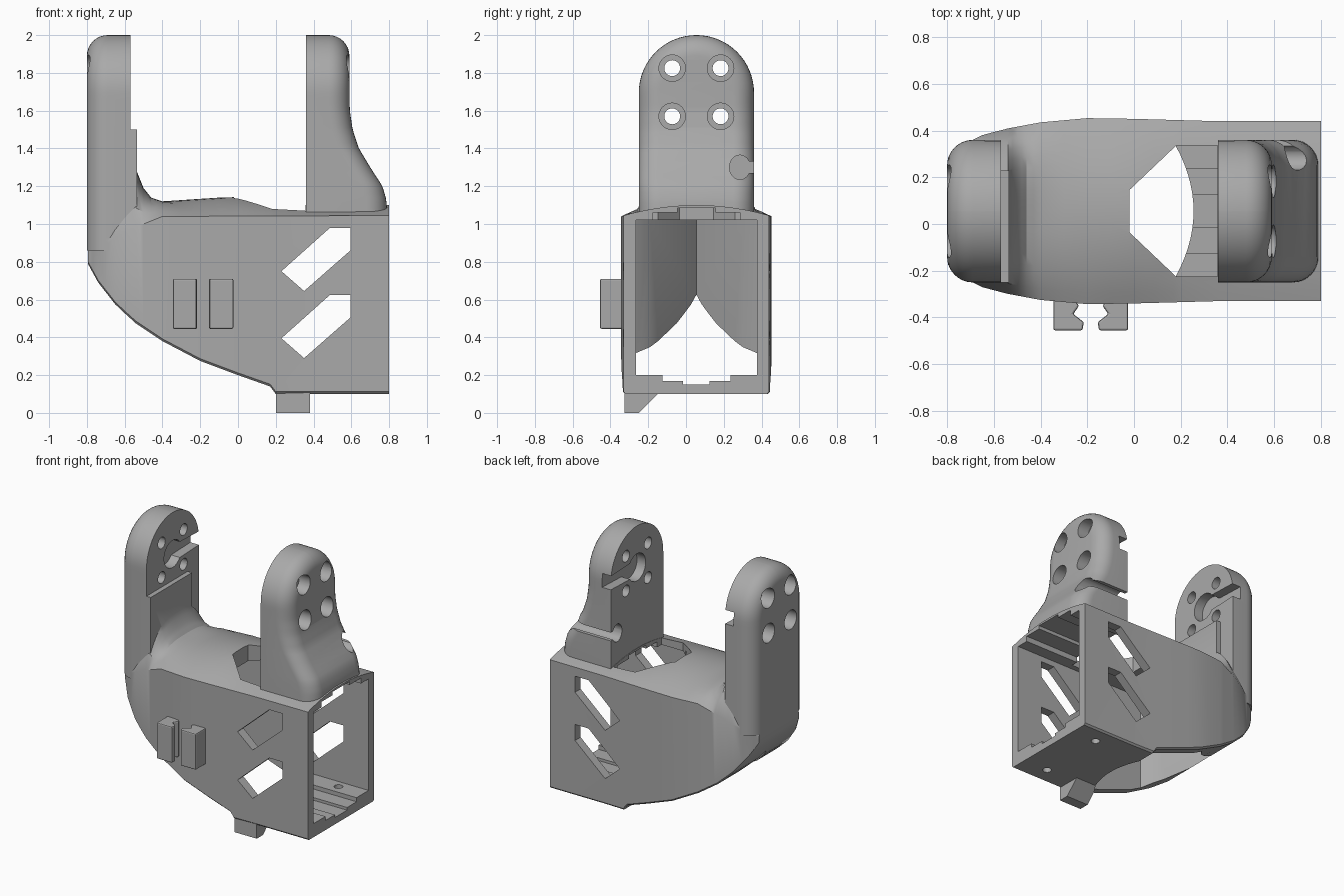
import bpy, bmesh, math
from mathutils import Vector

if "Cube" in bpy.data.objects:
    bpy.data.objects.remove(bpy.data.objects["Cube"], do_unlink=True)

CY = 0.055  # symmetry plane of the bracket

grey = bpy.data.materials.new("matte_grey")
grey.use_nodes = True
grey.diffuse_color = (0.4, 0.4, 0.4, 1)
grey.node_tree.nodes["Principled BSDF"].inputs["Base Color"].default_value = (0.4, 0.4, 0.4, 1)


def finish(name, bm):
    bmesh.ops.recalc_face_normals(bm, faces=bm.faces)
    mesh = bpy.data.meshes.new(name)
    bm.to_mesh(mesh)
    bm.free()
    obj = bpy.data.objects.new(name, mesh)
    bpy.context.collection.objects.link(obj)
    mesh.materials.append(grey)
    return obj


def prism(name, pts, axis, a, b):
    """Extrude a 2D outline along an axis from a to b."""
    def at(p, d):
        return {"x": (d, p[0], p[1]), "y": (p[0], d, p[1]), "z": (p[0], p[1], d)}[axis]
    bm = bmesh.new()
    lo = [bm.verts.new(at(p, a)) for p in pts]
    hi = [bm.verts.new(at(p, b)) for p in pts]
    n = len(pts)
    bm.faces.new(lo)
    bm.faces.new(hi)
    for i in range(n):
        j = (i + 1) % n
        bm.faces.new((lo[i], lo[j], hi[j], hi[i]))
    return finish(name, bm)


def rect(u0, u1, v0, v1):
    return [(u0, v0), (u1, v0), (u1, v1), (u0, v1)]


def circle(u, v, r, n=32):
    return [(u + r * math.cos(2 * math.pi * i / n), v + r * math.sin(2 * math.pi * i / n)) for i in range(n)]


def combine(target, tool, op):
    mod = target.modifiers.new("bool", "BOOLEAN")
    mod.operation, mod.solver, mod.object = op, "EXACT", tool
    bpy.context.view_layer.update()
    graph = bpy.context.evaluated_depsgraph_get()
    mesh = bpy.data.meshes.new_from_object(target.evaluated_get(graph))
    target.modifiers.clear()
    target.data = mesh
    bpy.data.objects.remove(tool, do_unlink=True)


def cut(target, *args):
    combine(target, prism("cutter", *args), "DIFFERENCE")


def lerp(table, x):
    for (x0, v0), (x1, v1) in zip(table, table[1:]):
        if x <= x1:
            return v0 + (v1 - v0) * max(0, (x - x0) / (x1 - x0))
    return table[-1][1]


def hull():
    """Loft the tapering shell along x with an arched roof."""
    width = [(-.795, .23), (-.74, .28), (-.65, .325), (-.55, .352), (-.4, .38), (-.2, .398), (0, .395), (.36, .385)]
    base = [(-.795, .79), (-.74, .69), (-.65, .575), (-.55, .48), (-.4, .38), (-.2, .275), (0, .2), (.17, .14), (.2, .1)]
    eave = [(-.795, .85), (-.65, .93), (-.55, .98), (-.4, 1.04), (.8, 1.045)]
    ridge = [(-.795, 1.0), (-.6, 1.25), (-.54, 1.29), (-.5, 1.19), (-.46, 1.14), (-.4, 1.12), (-.02, 1.145), (.18, 1.12), (.36, 1.1)]
    stations = [-.795, -.77, -.74, -.7, -.65, -.6, -.54, -.52, -.5, -.48, -.46, -.43, -.4, -.3, -.2, -.1, 0, .09, .17, .2, .36, .8]
    bm = bmesh.new()
    rings = []
    for x in stations:
        w, zb, ze, zc = (lerp(t, x) for t in (width, base, eave, ridge))
        power = 2 if x > -.4 else 3
        ring = [(-w + .012, zb), (w - .012, zb), (w, zb + .012)]
        for i in range(17):
            t = 1 - i / 8
            ring.append((t * w, ze + (zc - ze) * (1 - abs(t) ** power)))
        ring.append((-w, zb + .012))
        rings.append([bm.verts.new((x, CY + y, z)) for y, z in ring])
    for a, b in zip(rings, rings[1:]):
        for i in range(len(a)):
            j = (i + 1) % len(a)
            bm.faces.new((a[i], a[j], b[j], b[i]))
    bm.faces.new(rings[0])
    bm.faces.new(rings[-1])
    return finish("bracket_body", bm)


def arm(name, side, inner, outer, z0):
    """Round-topped arm; outer maps height to the distance of the outside face."""
    R, r, zc = .305, .11, 1.695
    prof = [(R, z0 + (zc - z0) * i / 24, 1, 0) for i in range(24)]
    for i in range(16):
        a = math.pi / 2 * i / 16
        prof.append((R * math.cos(a), zc + R * math.sin(a), math.cos(a), math.sin(a)))
    prof.append((.002, zc + R, 0, 1))
    bm = bmesh.new()
    layers = []
    for k in range(-1, 9):
        th = math.pi / 2 * max(k, 0) / 8
        d = r * (1 - math.cos(th))
        row = []
        for w, z, ny, nz in prof:
            x = inner if k < 0 else lerp(outer, z) - r + r * math.sin(th)
            y, zz = max(w - d * ny, .002), z - d * nz
            row.append([bm.verts.new((side * x, CY + s * y, zz)) for s in (1, -1)])
        layers.append(row)
    for a, b in zip(layers, layers[1:]):
        for i in range(len(prof) - 1):
            for s in (0, 1):
                bm.faces.new((a[i][s], a[i + 1][s], b[i + 1][s], b[i][s]))
        bm.faces.new((a[-1][0], a[-1][1], b[-1][1], b[-1][0]))
    for row in (layers[0], layers[-1]):
        for p, q in zip(row, row[1:]):
            bm.faces.new((p[0], p[1], q[1], q[0]))
    bm.faces.new([l[0][0] for l in layers] + [l[0][1] for l in reversed(layers)])
    return finish(name, bm)


# Main shell with both arms
body = hull()
flare = [(1.06, .79), (1.13, .785), (1.2, .765), (1.3, .7), (1.4, .64), (1.5, .607), (1.6, .592), (1.7, .59)]
combine(body, arm("flared_arm", 1, .36, flare, 1.06), "UNION")
combine(body, arm("straight_arm", -1, .57, [(.8, .8), (2, .8)], .86), "UNION")
combine(body, prism("arm_step", rect(-.6, -.535, .95, 1.5), "y", -.25, .23), "UNION")

# Locating peg under the front edge
combine(body, prism("peg", [(-.325, 0), (-.25, 0), (-.13, .12), (-.325, .12)], "x", .2, .38), "UNION")

# Tray cavity, pointed bay with open underside, stepped floor and ceiling
arc = [(.255 - .1 * t * t, CY + .32 * t) for t in (i / 8 for i in range(-8, 9))]
cut(body, arc + [(-.28, CY + .32), (-.34, CY + .245), (-.69, CY), (-.34, CY - .245), (-.28, CY - .32)], "z", -.1, 1.02)
cut(body, rect(.05, .9, .2, 1.02), "y", CY - .32, CY + .32)
for half, z0, z1 in ((.18, .17, .5), (.07, .15, .5), (.23, .5, 1.06), (.1, .5, 1.085)):
    cut(body, rect(.1, .9, z0, z1), "y", CY - half, CY + half)

# Roof opening, side windows and floor screw holes
cut(body, [(-.02, CY - .09), (.18, CY - .28), (.357, CY - .28), (.357, CY + .28), (.18, CY + .28), (-.02, CY + .09)], "z", .85, 1.4)
for dz in (0, -.355):
    cut(body, [(.23, .75 + dz), (.35, .645 + dz), (.595, .86 + dz), (.595, .978 + dz), (.485, .978 + dz)], "y", -.6, .7)
for s in (-1, 1):
    cut(body, circle(.6, CY + s * .255, .03, 16), "z", 0, .3)

# Arm screw holes with counterbores
for y in (CY - .128, CY + .128):
    for z in (1.57, 1.825):
        cut(body, circle(y, z, .042), "x", -1, 1)
        cut(body, circle(y, z, .07), "x", .5, 1)
        cut(body, circle(y, z, .07), "x", -1, -.7)

# Lever recess in each inner face: hub circle with a slot to the back edge
hub = [(CY + .1 * math.cos(a), 1.695 + .1 * math.sin(a)) for a in (math.radians(35 + 290 * i / 24) for i in range(25))]
lever = hub + [(.5, 1.65), (.5, 1.74)]
cut(body, lever, "x", .3, .43)
cut(body, lever, "x", -.64, -.5)

# Keyhole cable channel through the flared arm
key = [(.285 + .055 * math.cos(a), 1.3 + .065 * math.sin(a)) for a in (math.radians(28 + 304 * i / 16) for i in range(17))]
cut(body, key + [(.5, 1.27), (.5, 1.33)], "x", .3, 1)

# Pair of mirrored cable clips on the front wall
for s, name in ((1, "clip_left"), (-1, "clip_right")):
    shape = [(.16, -.3), (.16, -.455), (.035, -.455), (.03, -.42), (.075, -.385), (.05, -.35), (.09, -.3)]
    clip = prism(name, [(-.185 + s * x, y) for x, y in shape], "z", .445, .71)
    bev = clip.modifiers.new("soft_edges", "BEVEL")
    bev.width, bev.segments = .008, 2

body.data.materials.clear()
body.data.materials.append(grey)
bpy.ops.object.select_all(action="DESELECT")
body.select_set(True)
bpy.context.view_layer.objects.active = body
bpy.ops.object.shade_smooth_by_angle(angle=math.radians(30))
